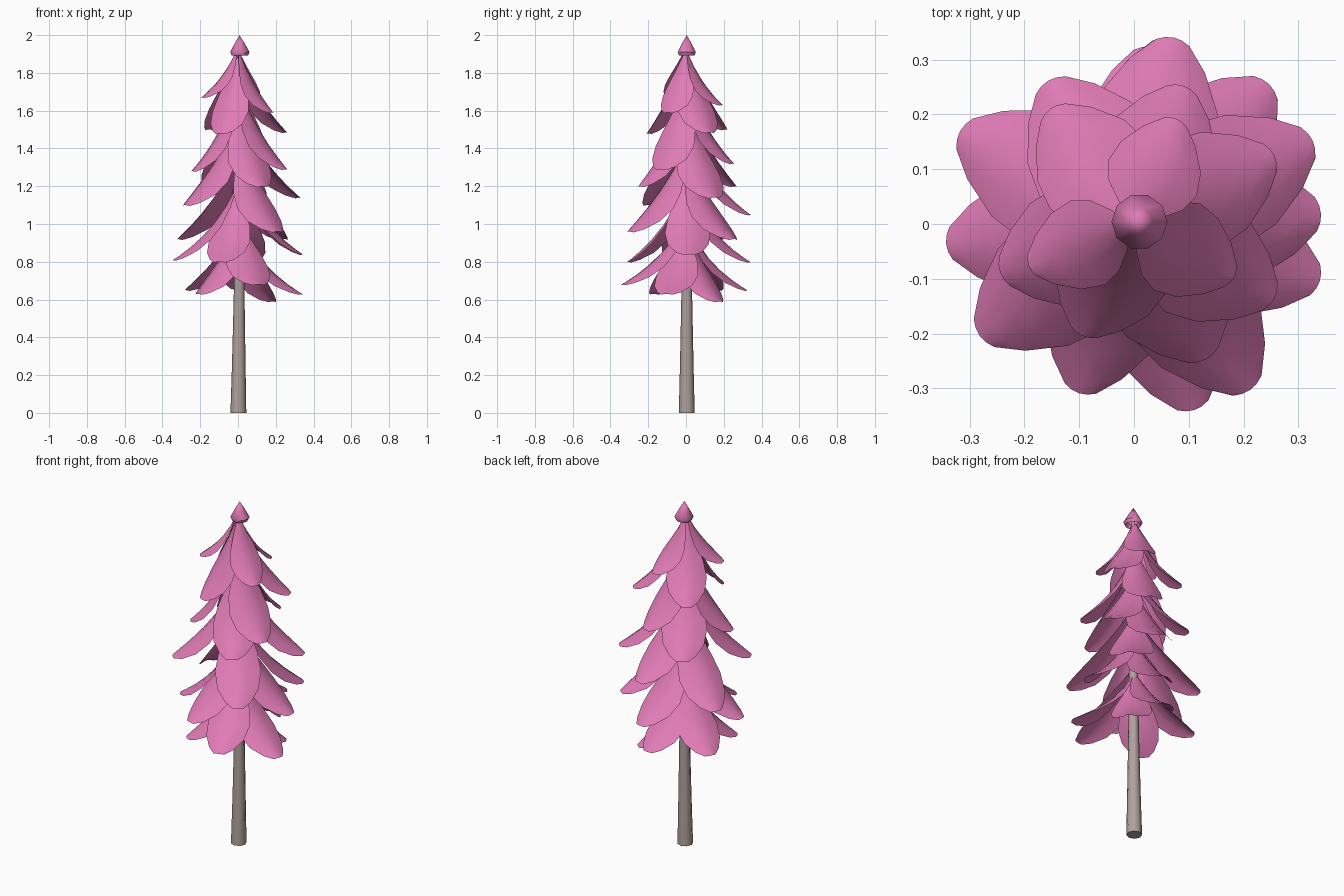
import bpy, bmesh, math


def material(name, rgb):
    m = bpy.data.materials.new(name)
    m.diffuse_color = (*rgb, 1)
    return m


PINK = material("pink foliage", (0.75, 0.2, 0.47))
BARK = material("grey brown bark", (0.44, 0.36, 0.34))


def finish(name, bm, mat, angle=50):
    mesh = bpy.data.meshes.new(name)
    bm.to_mesh(mesh)
    bm.free()
    ob = bpy.data.objects.new(name, mesh)
    bpy.context.collection.objects.link(ob)
    mesh.materials.append(mat)
    bpy.ops.object.select_all(action='DESELECT')
    ob.select_set(True)
    bpy.context.view_layer.objects.active = ob
    bpy.ops.object.shade_smooth_by_angle(angle=math.radians(angle))
    return ob


def lathe(name, rings, sides, mat, cap=False):
    """Stack of (radius, z, centre x) rings joined into a surface."""
    bm = bmesh.new()
    loops = []
    for r, z, cx in rings:
        loops.append([bm.verts.new((cx + r * math.cos(2 * math.pi * k / sides),
                                    0.004 + r * math.sin(2 * math.pi * k / sides), z))
                      for k in range(sides)])
    for a, b in zip(loops, loops[1:]):
        for k in range(sides):
            n = (k + 1) % sides
            bm.faces.new((a[k], a[n], b[n], b[k]))
    if cap:
        bm.faces.new(loops[0][::-1])
    bmesh.ops.remove_doubles(bm, verts=bm.verts, dist=0.0005)
    return finish(name, bm, mat)


# fraction along the leaf, half-width factor
OUTLINE = [(0, 0.12), (0.2, 0.48), (0.42, 0.84), (0.61, 1.0),
           (0.79, 0.9), (0.93, 0.58), (1, 0.26)]


def leaf(name, deg, reach, tip_z, height, half_width):
    """Drooping, outward-curved bract with rounded-down sides."""
    a = math.radians(deg)
    ca, sa = math.cos(a), math.sin(a)
    bm = bmesh.new()
    rows = []
    for t, w in OUTLINE:
        rad = 0.012 + (reach - 0.012) * (0.68 * t + 0.32 * t * t)
        z = tip_z + height * (1 - (1.27 * t - 0.27 * t * t))
        row = []
        for s in (-1, -0.5, 0, 0.5, 1):
            fold = s * s * w * half_width
            r = rad - 0.30 * fold
            side = s * w * half_width
            row.append(bm.verts.new((r * ca - side * sa, r * sa + side * ca,
                                     z - 0.14 * fold)))
        rows.append(row)
    for p, q in zip(rows, rows[1:]):
        for j in range(4):
            bm.faces.new((p[j], q[j], q[j + 1], p[j + 1]))
    return finish(name, bm, PINK, 60)


# trunk and top bud
lathe("trunk", [(0.042, 0, 0.002), (0.036, 0.25, 0.004), (0.029, 0.6, 0.006),
                (0.022, 1.1, 0.008), (0.014, 1.6, 0.009), (0.008, 1.92, 0.01)],
      8, BARK, cap=True)
lathe("top_bud", [(0.030, 1.915, 0.01), (0.043, 1.892, 0.01),
                  (0.051, 1.91, 0.01), (0.026, 1.957, 0.009), (0.0, 2.0, 0.008)],
      10, PINK)

# leaves from top to bottom: heading, reach, tip height, drop, half width
LEAVES = [
    (202, 0.207, 1.67, 0.24, 0.083), (68, 0.207, 1.63, 0.27, 0.087),
    (332, 0.207, 1.59, 0.31, 0.09),
    (126, 0.26, 1.50, 0.38, 0.108), (245, 0.225, 1.48, 0.40, 0.105),
    (26, 0.285, 1.485, 0.38, 0.108),
    (70, 0.268, 1.32, 0.41, 0.11), (200, 0.26, 1.28, 0.42, 0.112),
    (332, 0.29, 1.29, 0.42, 0.115),
    (121, 0.305, 1.20, 0.42, 0.122), (298, 0.28, 1.20, 0.43, 0.12),
    (25, 0.36, 1.14, 0.42, 0.122), (216, 0.348, 1.10, 0.43, 0.122),
    (78, 0.348, 1.05, 0.42, 0.12), (305, 0.37, 0.96, 0.43, 0.122),
    (152, 0.36, 0.92, 0.42, 0.122), (46, 0.355, 0.92, 0.41, 0.12),
    (3, 0.342, 0.84, 0.40, 0.12),
    (186, 0.345, 0.81, 0.38, 0.115), (252, 0.325, 0.80, 0.38, 0.115),
    (79, 0.345, 0.80, 0.37, 0.115),
    (288, 0.357, 0.68, 0.33, 0.115), (343, 0.355, 0.63, 0.34, 0.115),
    (149, 0.325, 0.65, 0.33, 0.115),
    (85, 0.325, 0.65, 0.33, 0.11), (219, 0.275, 0.63, 0.33, 0.11),
    (44, 0.26, 0.59, 0.35, 0.11),
]
for i, spec in enumerate(LEAVES):
    leaf(f"leaf_{i + 1}", *spec)
